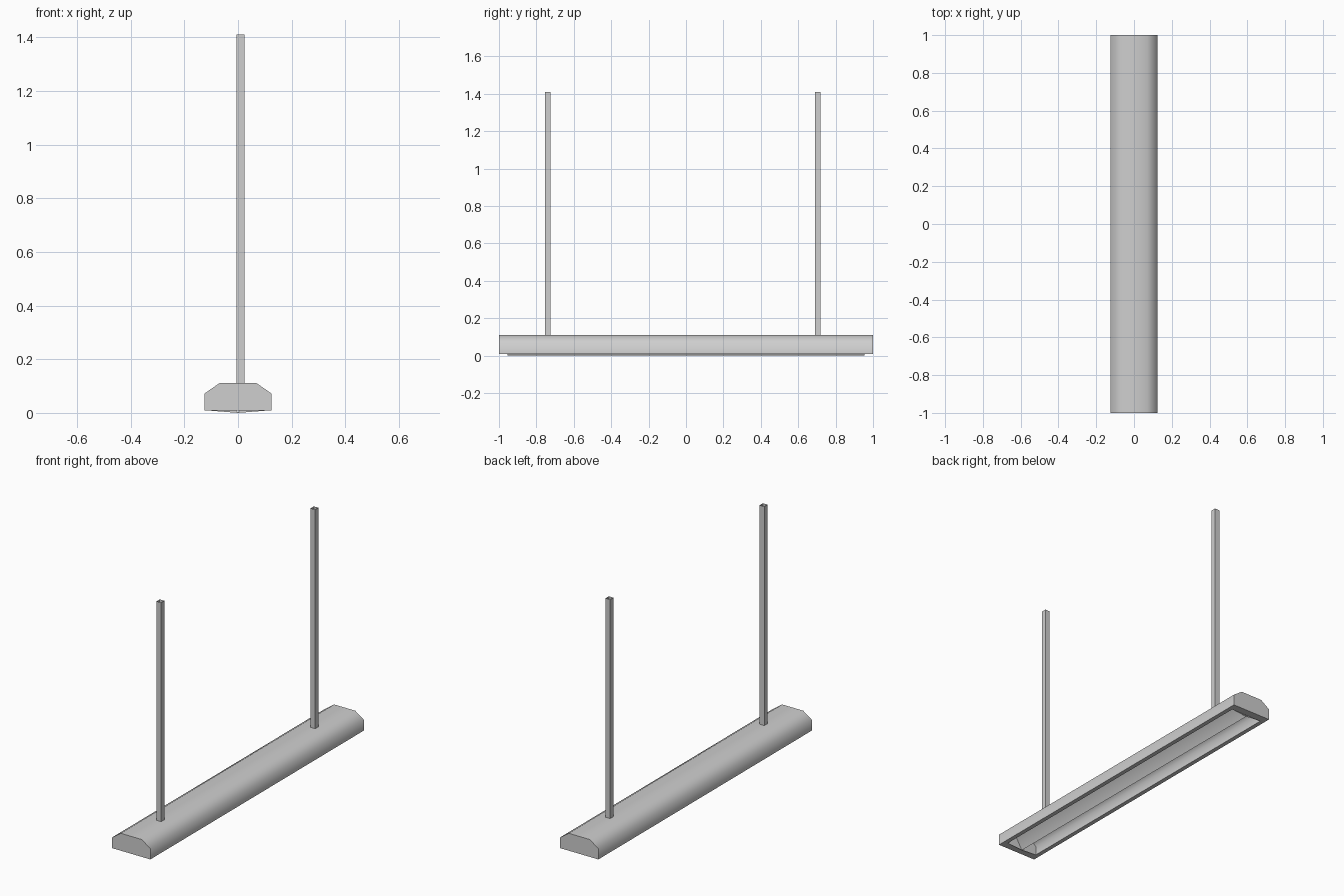
import bpy, bmesh, math

cube = bpy.data.objects.get("Cube")
if cube:
    bpy.data.objects.remove(cube, do_unlink=True)

# One painted metal colour
metal = bpy.data.materials.new("grey_metal")
metal.use_nodes = True
colour = (0.62, 0.62, 0.62, 1)
metal.diffuse_color = colour
metal.node_tree.nodes["Principled BSDF"].inputs["Base Color"].default_value = colour


def finish(name, bm, smooth_angle=None):
    bmesh.ops.remove_doubles(bm, verts=bm.verts, dist=0.0005)
    bmesh.ops.recalc_face_normals(bm, faces=bm.faces)
    mesh = bpy.data.meshes.new(name)
    bm.to_mesh(mesh)
    bm.free()
    mesh.materials.append(metal)
    obj = bpy.data.objects.new(name, mesh)
    bpy.context.collection.objects.link(obj)
    if smooth_angle:
        bpy.ops.object.select_all(action='DESELECT')
        obj.select_set(True)
        bpy.context.view_layer.objects.active = obj
        bpy.ops.object.shade_smooth_by_angle(angle=math.radians(smooth_angle))
    return obj


def face(bm, points):
    bm.faces.new([bm.verts.new(p) for p in points])


def sweep(bm, profile, half):
    """Strip of quads along y following an open x-z profile."""
    for (xa, za), (xb, zb) in zip(profile, profile[1:]):
        face(bm, [(xa, -half, za), (xb, -half, zb), (xb, half, zb), (xa, half, za)])


def mirrored(right):
    return [(-x, z) for x, z in reversed(right)] + right


# Housing: chamfered shell with an open, recessed underside
RIM = 0.008
LENGTH, INNER = 1.0, 0.955
WIDTH, OPENING = 0.125, 0.1
bm = bmesh.new()
shell = mirrored([(0.069, 0.111), (WIDTH, 0.072), (WIDTH, RIM)])
sweep(bm, shell, LENGTH)
for y in (-LENGTH, LENGTH):
    face(bm, [(x, y, z) for x, z in shell])

# Flat rim around the opening
outer = [(sx * WIDTH, sy * LENGTH, RIM) for sx, sy in ((-1, -1), (1, -1), (1, 1), (-1, 1))]
inner = [(sx * OPENING, sy * INNER, RIM) for sx, sy in ((-1, -1), (1, -1), (1, 1), (-1, 1))]
for i in range(4):
    j = (i + 1) % 4
    face(bm, [outer[i], outer[j], inner[j], inner[i]])

# Reflector: two troughs either side of a central ridge
trough = [(0, 0), (0.05, 0.085), (0.065, 0.09), (OPENING, 0.06), (OPENING, RIM)]
for side in (-1, 1):
    half_profile = [(side * x, z) for x, z in trough]
    sweep(bm, half_profile, INNER)
    for y in (-INNER, INNER):
        face(bm, [(x, y, z) for x, z in half_profile])
finish("lamp_housing", bm, 60)

# Hanging rods: square tubes, open at the ends
ROD_X, ROD_HALF = 0.009, 0.015
for name, y in (("front_rod", -0.74), ("back_rod", 0.704)):
    bm = bmesh.new()
    ring = [(ROD_X + sx * ROD_HALF, y + sy * ROD_HALF)
            for sx, sy in ((-1, -1), (1, -1), (1, 1), (-1, 1))]
    for i in range(4):
        a, b = ring[i], ring[(i + 1) % 4]
        face(bm, [(*a, 0.111), (*b, 0.111), (*b, 1.41), (*a, 1.41)])
    finish(name, bm)
